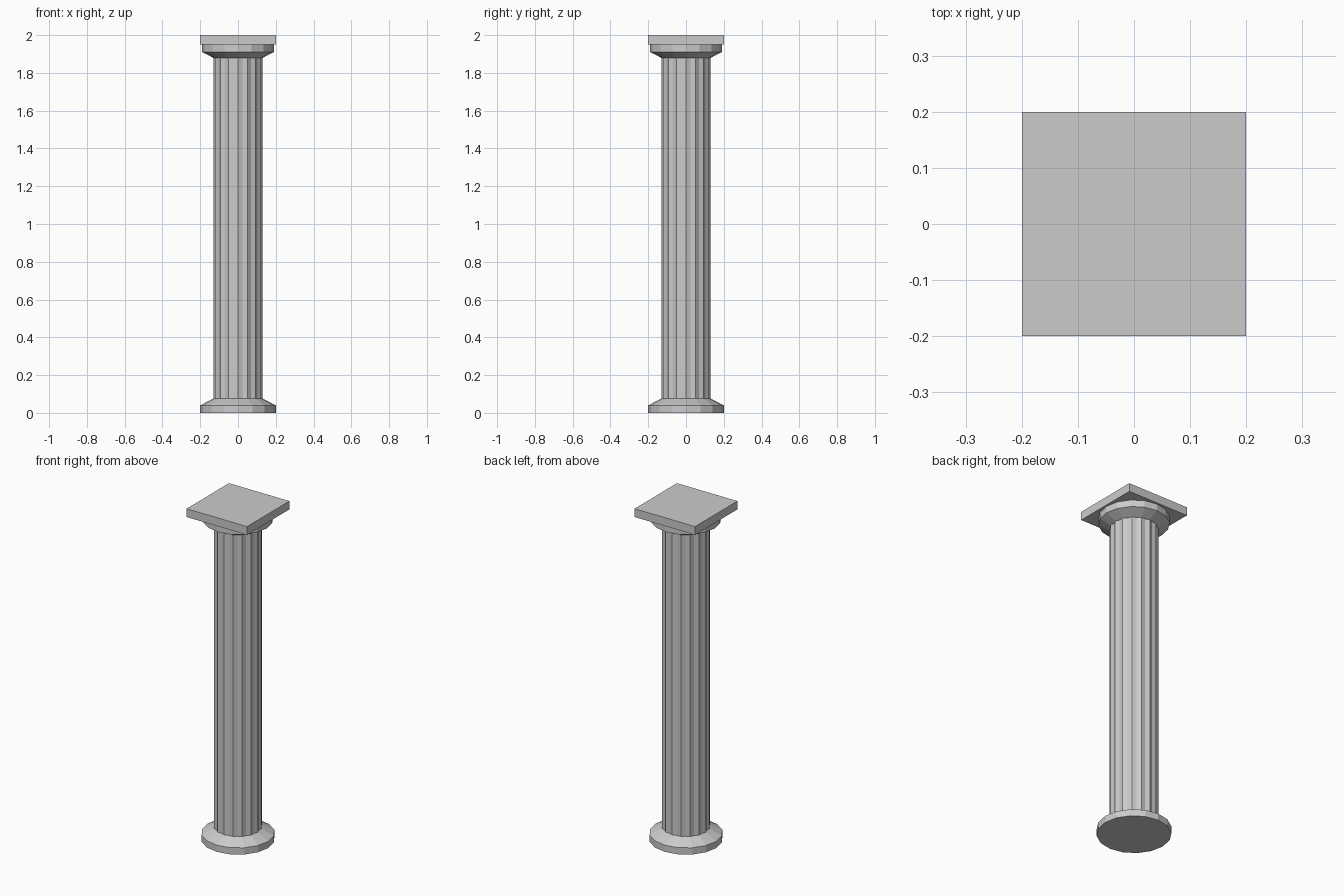
import bpy
from math import cos, sin, pi

if "Cube" in bpy.data.objects:
    bpy.data.objects.remove(bpy.data.objects["Cube"])

SIDES = 16


def ring(radii, z):
    n = len(radii)
    return [(r * cos(2 * pi * i / n), r * sin(2 * pi * i / n), z)
            for i, r in enumerate(radii)]


def stack(name, rings):
    """Join rings of equal point count into a closed flat-shaded solid."""
    n = len(rings[0])
    verts = [v for r in rings for v in r]
    faces = [tuple(reversed(range(n)))]
    for k in range(len(rings) - 1):
        a, b = k * n, (k + 1) * n
        faces += [(a + i, a + (i + 1) % n, b + (i + 1) % n, b + i) for i in range(n)]
    faces.append(tuple(range(len(verts) - n, len(verts))))
    mesh = bpy.data.meshes.new(name)
    mesh.from_pydata(verts, [], faces)
    obj = bpy.data.objects.new(name, mesh)
    bpy.context.collection.objects.link(obj)
    return obj


def turned(name, profile):
    return stack(name, [ring([r] * SIDES, z) for r, z in profile])


# Round base with a sloped shoulder
turned("base", [(0.2, 0), (0.2, 0.04), (0.133, 0.075)])

# Shaft with sixteen shallow flutes
flutes = [0.131, 0.123] * SIDES
stack("fluted_shaft", [ring(flutes, 0.07), ring(flutes, 1.885)])

# Flared round capital
turned("capital", [(0.131, 1.88), (0.19, 1.91), (0.19, 1.95)])

# Square top slab
bpy.ops.mesh.primitive_cube_add(size=1, location=(0, 0, 1.975))
slab = bpy.context.object
slab.name = "top_slab"
slab.scale = (0.4, 0.4, 0.05)
